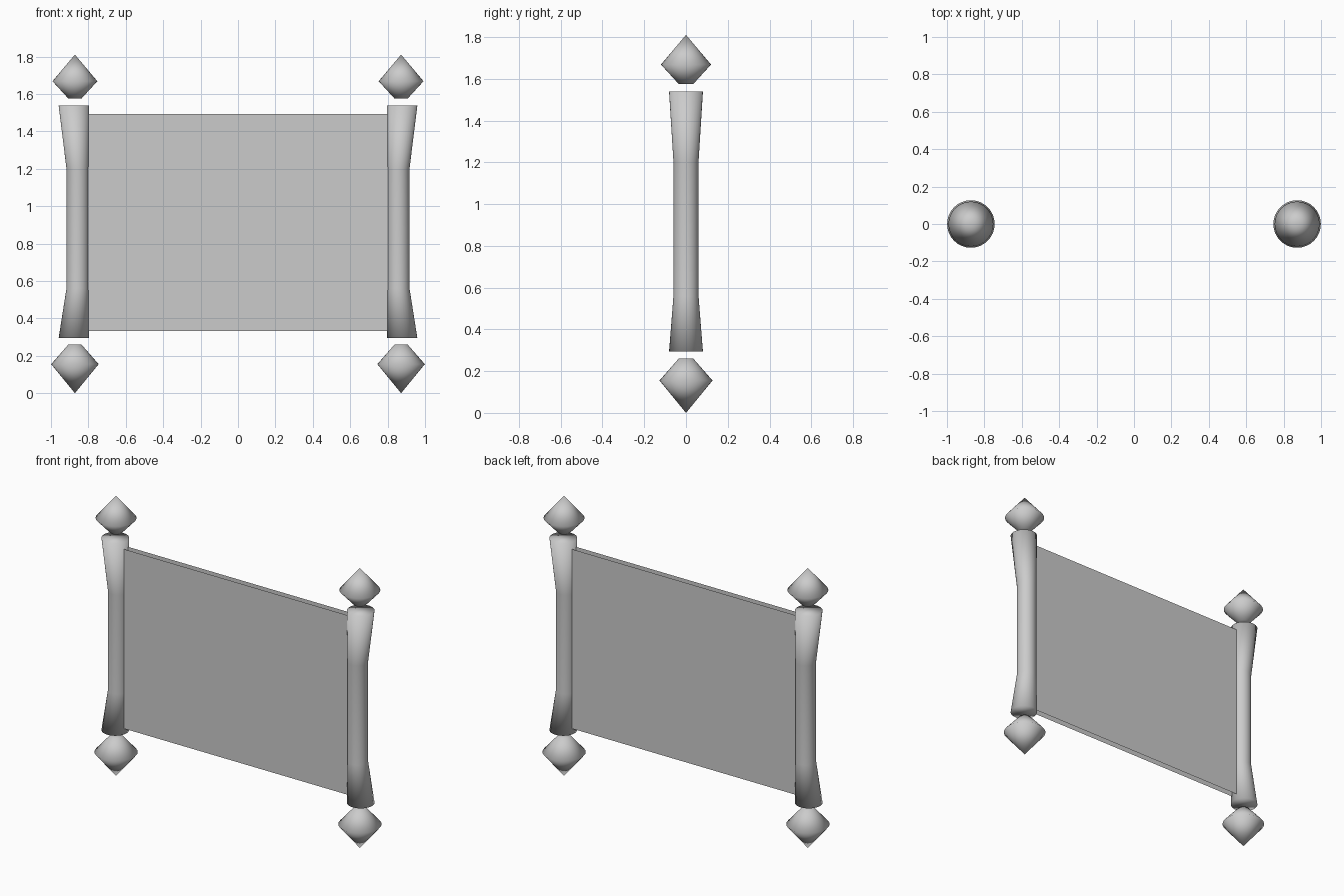
import bpy, bmesh, math

if "Cube" in bpy.data.objects:
    bpy.data.objects.remove(bpy.data.objects["Cube"])

SEG = 32


def make_object(name, bm, smooth=True):
    bmesh.ops.recalc_face_normals(bm, faces=bm.faces)
    for f in bm.faces:
        f.smooth = smooth
    me = bpy.data.meshes.new(name)
    bm.to_mesh(me)
    bm.free()
    ob = bpy.data.objects.new(name, me)
    bpy.context.collection.objects.link(ob)
    return ob


def lathe(name, rings):
    """Skin circular rings given as (centre x, z, radius); radius 0 is a tip."""
    bm = bmesh.new()
    loops = []
    for cx, z, r in rings:
        n = SEG if r > 0 else 1
        loops.append([bm.verts.new((cx + r * math.cos(2 * math.pi * i / SEG),
                                    r * math.sin(2 * math.pi * i / SEG), z))
                      for i in range(n)])
    for a, b in zip(loops, loops[1:]):
        for i in range(SEG):
            j = (i + 1) % SEG
            if len(a) == 1:
                bm.faces.new((a[0], b[j], b[i]))
            elif len(b) == 1:
                bm.faces.new((a[i], a[j], b[0]))
            else:
                bm.faces.new((a[i], a[j], b[j], b[i]))
    for end in (loops[0], loops[-1]):
        if len(end) > 1:
            bm.faces.new(end)
    return make_object(name, bm)


INNER = 0.797    # inner side of each rod stays straight
FINIAL_X = 0.872
ROD = [(0.295, 0.081), (0.56, 0.06), (1.2, 0.06), (1.538, 0.081)]

for side, s in (("left", -1), ("right", 1)):
    # rod flared at both ends on its outer side
    lathe(side + "_rod", [(s * (INNER + r), z, r) for z, r in ROD])
    # pointed finials floating just off the rod ends
    lathe(side + "_top_finial", [(s * FINIAL_X, z, r) for z, r in
                                 ((1.575, 0.035), (1.668, 0.12), (1.81, 0))])
    lathe(side + "_bottom_finial", [(s * FINIAL_X, z, r) for z, r in
                                    ((0, 0), (0.155, 0.127), (0.26, 0.035))])

# parchment: front and back sheets, open along the top and bottom
bm = bmesh.new()
for y in (-0.02, 0.02):
    pts = [(-0.802, 0.332), (0.802, 0.332), (0.802, 1.492), (-0.802, 1.492)]
    if y > 0:
        pts.reverse()
    bm.faces.new([bm.verts.new((x, y, z)) for x, z in pts])
me = bpy.data.meshes.new("parchment_sheet")
bm.to_mesh(me)
bm.free()
bpy.context.collection.objects.link(bpy.data.objects.new("parchment_sheet", me))
